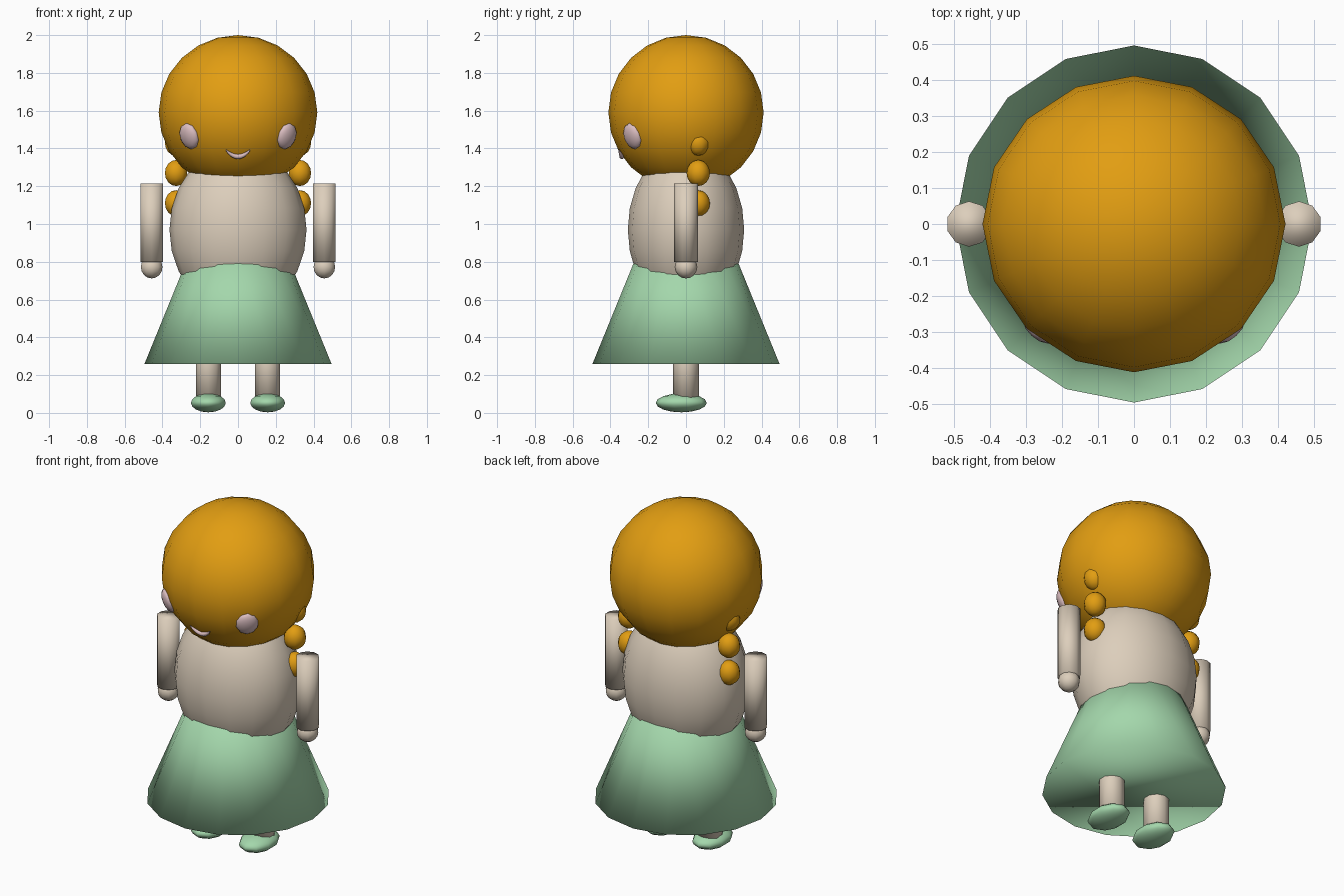
import bpy, math
from mathutils import Vector

if "Cube" in bpy.data.objects:
    bpy.data.objects.remove(bpy.data.objects["Cube"])


def material(name, color):
    m = bpy.data.materials.new(name)
    m.diffuse_color = (*color, 1)
    m.use_nodes = True
    m.node_tree.nodes["Principled BSDF"].inputs["Base Color"].default_value = m.diffuse_color
    return m


orange = material("orange", (0.76, 0.34, 0.006))
skin = material("cream", (0.72, 0.62, 0.50))
green = material("mint green", (0.37, 0.68, 0.41))
pink = material("pale pink", (0.72, 0.52, 0.54))


def finish(name, mat):
    ob = bpy.context.object
    ob.name = name
    ob.data.materials.append(mat)
    bpy.ops.object.shade_smooth()
    return ob


def ball(name, mat, loc, size, segs=10, rings=8):
    bpy.ops.mesh.primitive_uv_sphere_add(segments=segs, ring_count=rings, radius=1, location=loc)
    ob = finish(name, mat)
    ob.scale = size
    return ob


def tube(name, mat, x, y, z0, z1, r0, r1, sides=10):
    bpy.ops.mesh.primitive_cone_add(vertices=sides, radius1=r0, radius2=r1, depth=z1 - z0,
                                    location=(x, y, (z0 + z1) / 2))
    return finish(name, mat)


# Head, torso and skirt
HEAD = Vector((0, 0, 1.59))
ball("head", orange, HEAD, (0.42, 0.411, 0.41), 16, 12)
ball("torso", skin, (0, 0, 0.97), (0.363, 0.308, 0.44), 16, 12)
tube("skirt", green, 0, 0, 0.26, 0.86, 0.495, 0.25, 16)

for side, s in (("left", -1), ("right", 1)):
    # Arms and hands
    tube(side + "_arm", skin, s * 0.457, 0, 0.80, 1.215, 0.063, 0.063)
    ball(side + "_hand", skin, (s * 0.457, 0, 0.772), (0.06, 0.06, 0.06))
    # Legs and shoes
    tube(side + "_leg", skin, s * 0.157, 0, 0.05, 0.45, 0.07, 0.07)
    ball(side + "_shoe", green, (s * 0.157, -0.025, 0.053), (0.097, 0.135, 0.05))
    # Braid of three beads
    for i in range(3):
        ball(f"{side}_braid_{i + 1}", orange, (s * 0.328, 0.065, 1.43 - 0.16 * i), (0.062, 0.062, 0.069))
    # Eye lying on the head surface
    n = Vector((s * 0.64, -0.70, -0.31)).normalized()
    eye = ball(side + "_eye", pink, HEAD + n * 0.402, (0.062, 0.072, 0.033))
    eye.rotation_euler = n.to_track_quat('Z', 'Y').to_euler()

# Smile: tapered arc
curve = bpy.data.curves.new("smile", 'CURVE')
curve.dimensions = '3D'
curve.bevel_depth = 0.013
curve.bevel_resolution = 2
sp = curve.splines.new('POLY')
N = 11
sp.points.add(N - 1)
for i, p in enumerate(sp.points):
    t = -1 + 2 * i / (N - 1)
    x, z = 0.065 * t, 1.357 + 0.036 * t * t
    y = -0.41 * math.sqrt(1 - ((z - 1.59) / 0.41) ** 2 - (x / 0.42) ** 2) - 0.002
    p.co = (x, y, z, 1)
    p.radius = 1.05 - 0.85 * t * t
sp.use_smooth = True
curve.materials.append(pink)
bpy.context.collection.objects.link(bpy.data.objects.new("smile", curve))
